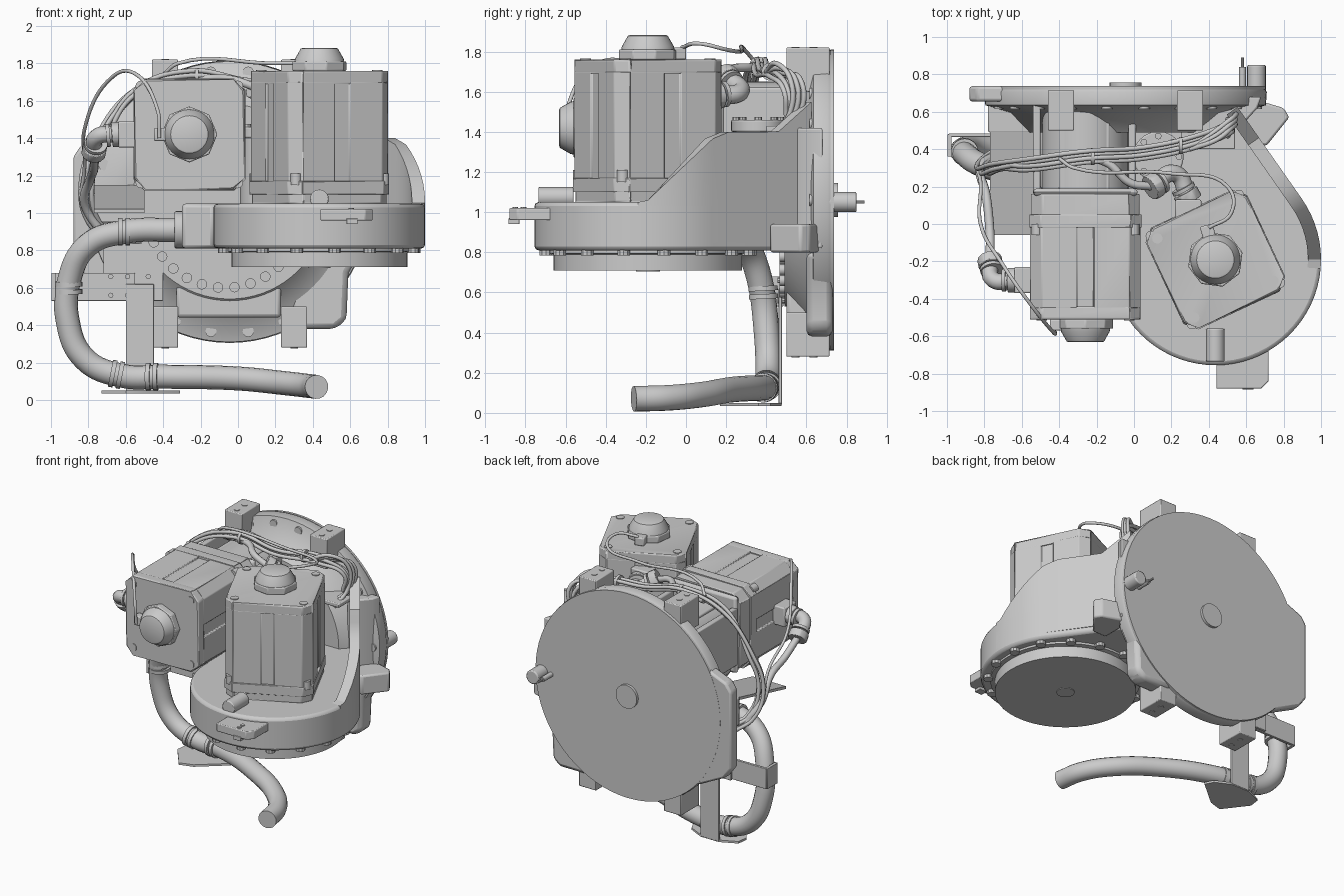
import bpy, bmesh
from math import sin, cos, pi, radians
from mathutils import Vector, Matrix

def loft(name, rings, bevel=0, mat=None):
    # skin a series of equal-length rings and cap both ends
    bm = bmesh.new()
    vs = [[bm.verts.new(p) for p in r] for r in rings]
    n = len(vs[0])
    for a, b in zip(vs, vs[1:]):
        for i in range(n):
            bm.faces.new((a[i], a[(i + 1) % n], b[(i + 1) % n], b[i]))
    bm.faces.new(vs[0])
    bm.faces.new(vs[-1])
    bmesh.ops.recalc_face_normals(bm, faces=bm.faces[:])
    if mat:
        bm.transform(mat)
    me = bpy.data.meshes.new(name)
    bm.to_mesh(me)
    bm.free()
    me.shade_smooth()
    me.set_sharp_from_angle(angle=radians(32))
    ob = bpy.data.objects.new(name, me)
    bpy.context.collection.objects.link(ob)
    if bevel:
        m = ob.modifiers.new("bevel", 'BEVEL')
        m.width, m.segments, m.limit_method = bevel, 2, 'ANGLE'
    return ob

def prism(name, pts, z0, z1, bevel=0, mat=None):
    return loft(name, [[(x, y, z) for x, y in pts] for z in (z0, z1)], bevel, mat)

def box(name, x0, x1, y0, y1, z0, z1, bevel=0.008, mat=None):
    return prism(name, [(x0, y0), (x1, y0), (x1, y1), (x0, y1)], z0, z1, bevel, mat)

def lathe(name, prof, at, direction=(0, 0, 1), n=48, bevel=0, mat=None):
    # prof: (radius, distance along direction)
    q = Vector(direction).to_track_quat('Z', 'Y')
    rings = [[Vector(at) + q @ Vector((r * cos(2 * pi * i / n), r * sin(2 * pi * i / n), h))
              for i in range(n)] for r, h in prof]
    return loft(name, rings, bevel, mat)

def cyl(name, p0, p1, r, n=16, bevel=0, mat=None):
    d = Vector(p1) - Vector(p0)
    return lathe(name, [(r, 0), (r, d.length)], p0, d, n, bevel, mat)

def tube(name, pts, r, res=3):
    cu = bpy.data.curves.new(name, 'CURVE')
    cu.dimensions = '3D'
    cu.bevel_depth, cu.bevel_resolution, cu.resolution_u = r, res, 8
    cu.use_fill_caps = True
    sp = cu.splines.new('BEZIER')
    sp.bezier_points.add(len(pts) - 1)
    for bp, p in zip(sp.bezier_points, pts):
        bp.co = p
        bp.handle_left_type = bp.handle_right_type = 'AUTO'
    ob = bpy.data.objects.new(name, cu)
    bpy.context.collection.objects.link(ob)
    return ob

# rear mounting disc and bowl-shaped housing
BX, BZ = -0.045, 1.06
lathe("rear_housing", [(0.745, 0), (0.755, 0.02), (0.75, 0.09), (0.62, 0.13), (0.52, 0.235)],
      (BX, 0.725, BZ), (0, -1, 0), 72)
cyl("rear_disc", (BX, 0.72, BZ), (BX, 0.738, BZ), 0.75, 72)
cyl("centre_plug", (BX, 0.73, BZ), (BX, 0.757, BZ), 0.085, 32)
for i in range(22):
    a = 2 * pi * i / 22
    x, z = BX + 0.70 * cos(a), BZ + 0.70 * sin(a)
    cyl("rim_bolt", (x, 0.68, z), (x, 0.615, z), 0.03, 12)
for i in range(11):
    a = radians(205 + 12 * i)
    x, z = -0.07 + 0.42 * cos(a), 1.02 + 0.42 * sin(a)
    cyl("face_bolt", (x, 0.52, z), (x, 0.465, z), 0.028, 12)
# squared lobe on the left edge (prism drawn in x-z, extruded along y)
to_y = Matrix(((1, 0, 0, 0), (0, 0, 1, 0), (0, 1, 0, 0), (0, 0, 0, 1)))
prism("left_lobe", [(-0.5, 0.55), (-0.62, 0.56), (-0.82, 0.66), (-0.88, 0.74), (-0.88, 1.3), (-0.84, 1.36),
                    (-0.5, 1.5)], 0.655, 0.737, 0.015, to_y)
prism("lower_right_lobe", [(0.28, 0.38), (0.52, 0.38), (0.58, 0.43), (0.59, 0.68), (0.66, 0.8), (0.28, 0.8)],
      0.6, 0.73, 0.03, to_y)
# four mounting feet with holes
for x0 in (-0.46, 0.23):
    for z0, z1 in ((1.6, 1.82), (0.28, 0.5)):
        box("mounting_foot", x0, x0 + 0.14, 0.5, 0.715, z0, z1, 0.006)
        zt = 1.82 if z0 > 1 else 0.28
        for y in (0.545, 0.635):
            cyl("foot_hole_rim", (x0 + 0.07, y, zt - 0.004), (x0 + 0.07, y, zt + 0.004), 0.02, 12)
box("lower_rib", -0.33, 0.23, 0.5, 0.62, 0.44, 0.62, 0.02)
# rear peg and pin, side lug
cyl("rear_peg", (0.655, 0.7, 1.05), (0.655, 0.85, 1.05), 0.05, 20, 0.008)
cyl("rear_pin_body", (0.58, 0.72, 1.05), (0.58, 0.84, 1.05), 0.018, 12)
cyl("rear_pin", (0.58, 0.8, 1.05), (0.58, 0.89, 1.05), 0.008, 8)
prism("side_lug", [(0.6, 0.42), (0.71, 0.42), (0.83, 0.57), (0.8, 0.62), (0.6, 0.68)], 0.8, 0.94, 0.012)

# drum body with its tangent arm to the rear housing
CX, CY, R = 0.435, -0.19, 0.565
def drum(a, r=R):
    return CX + r * cos(radians(a)), CY + r * sin(radians(a))
outline = [drum(35 - i * 5) for i in range(44)] + [(-0.13, 0), (-0.3, 0), (-0.3, 0.6), (0.56, 0.6)]
prism("drum_body", outline, 0.81, 1.05, 0.02)
lathe("drum_cover", [(0.47, 0), (0.47, 0.08), (0.5, 0.085), (0.5, 0.11)], (CX, CY, 0.71), n=64)
cyl("cover_plug", (CX, CY, 0.705), (CX, CY, 0.72), 0.06, 24)
for i in range(16):
    x, y = drum(22.5 * i + 9, 0.515)
    cyl("cover_bolt", (x, y, 0.785), (x, y, 0.82), 0.033, 10)
# curved side wall rising from the drum
path = [(a, 0) for a in range(-5, 36, 5)] + [(35, t) for t in (0.1, 0.2, 0.3, 0.4, 0.46, 0.53, 0.6)]
rings = []
for a, t in path:
    c, s = cos(radians(a)), sin(radians(a))
    o = Vector((CX + R * c - t * s, CY + R * s + t * c, 0))
    i = o - Vector((c, s, 0)) * 0.07
    h = 1.05 + 0.35 * min(1, max(0, (o.y + 0.2) / 0.37))
    h += max(0, o.y - 0.46) * 0.9
    rings.append([(o.x, o.y, 0.85), (o.x, o.y, h), (i.x, i.y, h), (i.x, i.y, 0.85)])
loft("side_wall", rings)
# wall tie into the rear housing
prism("rear_web", [(0.5, 0.68), (0.5, 0.55), (0.57, 0.52), (0.66, 0.62), (0.68, 0.68)], 0.82, 1.42, 0.01)
# front tab with slot and horizontal plug
prism("front_tab", [(0.44, -0.88), (0.68, -0.88), (0.72, -0.84), (0.72, -0.6), (0.44, -0.6)], 0.96, 1.02, 0.006)
box("tab_clip", 0.58, 0.64, -0.885, -0.83, 0.94, 0.97, 0.003)
for y in (-0.81, -0.85):
    cyl("tab_hole_rim", (0.605, y, 1.015), (0.605, y, 1.026), 0.015, 10)
cyl("drum_plug", (0.435, -0.735, 1.075), (0.435, -0.56, 1.075), 0.05, 20, 0.006)

def motor(name, mat, adapter, body, cap_turn):
    # square servo motor standing on local z = 0
    def square(h, c, g=0.0):
        q = [(h, -h + c), (h, -g), (h - 0.012, -g), (h - 0.012, g), (h, g), (h, h - c), (h - c, h)] if g \
            else [(h, -h + c), (h, h - c), (h - c, h)]
        return [(x * cos(k * pi / 2) - y * sin(k * pi / 2), x * sin(k * pi / 2) + y * cos(k * pi / 2))
                for k in range(4) for x, y in q]
    prism(name + "_adapter", square(0.29, 0.06), 0, adapter, 0.008, mat)
    prism(name + "_flange", square(0.3, 0.06), adapter - 0.05, adapter + 0.02, 0.005, mat)
    prism(name + "_body", square(0.295, 0.06, 0.045), adapter, body - 0.06, 0.005, mat)
    prism(name + "_end", square(0.295, 0.06), body - 0.07, body, 0.01, mat)
    for k in range(4):
        a = k * pi / 2 + pi / 4
        x, y = 0.365 * cos(a), 0.365 * sin(a)
        cyl(name + "_bolt", (x, y, adapter), (x, y, adapter + 0.06), 0.03, 12, 0, mat)
        x, y = 0.33 * cos(a), 0.33 * sin(a)
        cyl(name + "_end_screw", (x, y, body - 0.01), (x, y, body + 0.005), 0.028, 12, 0, mat)
    turn = mat @ Matrix.Rotation(cap_turn, 4, 'Z')
    lathe(name + "_cap_base", [(0.15, 0), (0.15, 0.05)], (0, 0, body), n=8, bevel=0.006, mat=turn)
    lathe(name + "_cap", [(0.135, 0.04), (0.13, 0.065), (0.1, 0.118), (0.09, 0.122)], (0, 0, body), n=32, mat=mat)
    box(name + "_cap_plug", -0.19, -0.1, -0.035, 0.035, body, body + 0.06, 0.008, turn)

motor("vertical_motor", Matrix.Translation((CX, CY, 1.05)) @ Matrix.Rotation(radians(25), 4, 'Z'), 0.1, 0.71, radians(-100))
MX, MZ = -0.26, 1.42
motor("horizontal_motor", Matrix.Translation((MX, 0.16, MZ)) @ Matrix.Rotation(pi / 2, 4, 'X'), 0.16, 0.67, 0)
# neck between horizontal motor and rear housing
cyl("motor_neck", (MX, 0.1, MZ), (MX, 0.66, MZ), 0.23, 40)
box("neck_flange", -0.54, 0.02, 0.15, 0.19, 1.14, 1.7, 0.03)
for x in (-0.52, -0.38, -0.15, -0.01):
    box("neck_rib", x - 0.02, x + 0.02, 0.17, 0.66, 1.2, 1.62, 0.008)
box("neck_base", -0.5, -0.02, 0.17, 0.6, 1.13, 1.25, 0.03)
# gear pot beside the neck
cyl("gear_pot", (0.13, 0.36, 1), (0.13, 0.36, 1.42), 0.12, 32)
cyl("gear_pot_lid", (0.13, 0.36, 1.4), (0.13, 0.36, 1.46), 0.135, 32, 0.008)
for i in range(8):
    a = i * pi / 4
    x, y = 0.13 + 0.11 * cos(a), 0.36 + 0.11 * sin(a)
    cyl("pot_bolt", (x, y, 1.45), (x, y, 1.475), 0.018, 8)
box("cable_stay", 0.25, 0.54, 0.4, 0.66, 1.4, 1.43, 0.006)

# thick supply hose and its clamps
tube("supply_hose", [(-0.33, 0.25, 0.91), (-0.6, 0.27, 0.9), (-0.8, 0.31, 0.83), (-0.9, 0.37, 0.65),
                     (-0.91, 0.4, 0.42), (-0.82, 0.41, 0.22), (-0.62, 0.4, 0.13), (-0.4, 0.38, 0.125),
                     (0.0, 0.22, 0.115), (0.25, 0.07, 0.09), (0.38, -0.09, 0.075), (0.42, -0.26, 0.07)], 0.064, 6)
cyl("hose_socket", (-0.34, 0.25, 0.91), (-0.2, 0.25, 0.91), 0.1, 24, 0.01)
for p, d in (((-0.905, 0.385, 0.6), (0, 0.05, -1)), ((-0.65, 0.4, 0.137), (1, 0, -0.2)),
             ((-0.46, 0.385, 0.125), (1, -0.1, 0)), ((-0.61, 0.27, 0.9), (1, 0, 0))):
    p, d = Vector(p), Vector(d).normalized()
    for k in (-0.02, 0.02):
        cyl("hose_clamp", p + d * (k - 0.012), p + d * (k + 0.012), 0.073, 24)
# hose support brackets
box("hose_strip", -0.6, -0.45, 0.462, 0.478, 0.04, 0.62, 0.003)
prism("hose_foot", [(-0.73, 0.34), (-0.6, 0.17), (-0.5, 0.2), (-0.31, 0.36), (-0.34, 0.42), (-0.45, 0.475), (-0.6, 0.475),
                    (-0.72, 0.42)], 0.035, 0.05)
box("side_strap", -0.99, -0.55, 0.465, 0.485, 0.53, 0.68, 0.003)
box("strap_tab", -0.998, -0.975, 0.36, 0.48, 0.53, 0.68, 0.003)
box("hole_plate", -0.72, -0.4, 0.49, 0.51, 0.53, 0.84, 0.004)
for x in (-0.68, -0.59, -0.48):
    for z in (0.56, 0.66):
        cyl("plate_screw", (x, 0.495, z), (x, 0.455, z), 0.014, 8)
# slanted cable shelf beside the horizontal motor
loft("cable_shelf", [[(x, -0.06, 1.0), (x, 0.5, 1.13), (x, 0.5, 1.15), (x, -0.06, 1.02)] for x in (-0.77, -0.5)])
box("shelf_back", -0.78, -0.5, 0.49, 0.66, 0.95, 1.15)

# elbow cable connectors
def connector(name, pts, r):
    pts = [Vector(p) for p in pts]
    tube(name + "_elbow", pts, r * 0.8, 4)
    for a, b in ((pts[0], pts[1]), (pts[-1], pts[-2])):
        d = (b - a).normalized()
        cyl(name + "_nut", a - d * 0.02, a + d * 0.035, r * 1.2, 12, 0.004)
        cyl(name + "_collar", a + d * 0.045, a + d * 0.065, r * 1.12, 20)
connector("left_connector", [(-0.64, -0.3, 1.42), (-0.75, -0.3, 1.41), (-0.77, -0.2, 1.33)], 0.055)
box("left_connector_base", -0.64, -0.54, -0.37, -0.23, 1.35, 1.49)
connector("right_connector", [(0.29, 0.14, 1.58), (0.22, 0.27, 1.6), (0.1, 0.2, 1.67)], 0.058)
box("right_connector_base", 0.22, 0.36, 0.02, 0.13, 1.52, 1.66)

# cable bundle over the top and down the left side
for i in range(4):
    o, w = i * 0.02, (i % 2) * 0.025
    tube("main_cable", [(0.5, 0.56 - o, 1.42 + o), (0.52, 0.55 - o, 1.6), (0.36, 0.48 - o, 1.7 - w), (0.05, 0.41 - o, 1.71 - w),
                        (-0.25, 0.39 - o, 1.76 - w), (-0.55, 0.35 - o, 1.66 - w), (-0.76 + o, 0.32 - w, 1.4),
                        (-0.84 + o, 0.3 - w, 1.15), (-0.8 + o, 0.36, 0.95), (-0.7, 0.42 - w, 0.86 + o)], 0.013)
for i in range(3):
    o = i * 0.025
    tube("right_loop", [(0.3, 0.4, 1.7), (0.44, 0.45 + o, 1.74 - o), (0.53, 0.52 + o, 1.66), (0.53, 0.52 + o, 1.5),
                        (0.48, 0.43 + o, 1.38 + o)], 0.013)
tube("upper_sensor_cable", [(0.4, -0.02, 1.82), (0.52, 0.06, 1.84), (0.5, 0.2, 1.81), (0.2, 0.27, 1.8), (-0.32, 0.3, 1.8), (-0.4, 0.35, 1.74)], 0.01)
tube("left_sensor_cable", [(-0.42, -0.58, 1.4), (-0.43, -0.58, 1.55), (-0.56, -0.42, 1.75), (-0.7, -0.22, 1.7),
                           (-0.82, 0.0, 1.45), (-0.82, 0.22, 1.25), (-0.84, 0.3, 1.1)], 0.01)
tube("left_power_cable", [(-0.77, -0.2, 1.33), (-0.77, -0.05, 1.24), (-0.79, 0.15, 1.18), (-0.82, 0.3, 1.05), (-0.72, 0.38, 0.88)], 0.024)
tube("right_power_cable", [(0.1, 0.2, 1.67), (-0.02, 0.22, 1.71), (-0.15, 0.33, 1.72), (-0.4, 0.36, 1.71)], 0.022)
for p in ((-0.22, 0.36, 1.73), (0.25, 0.42, 1.7)):
    cyl("cable_tie", (p[0] - 0.01, p[1], p[2]), (p[0] + 0.01, p[1], p[2]), 0.045, 16)
